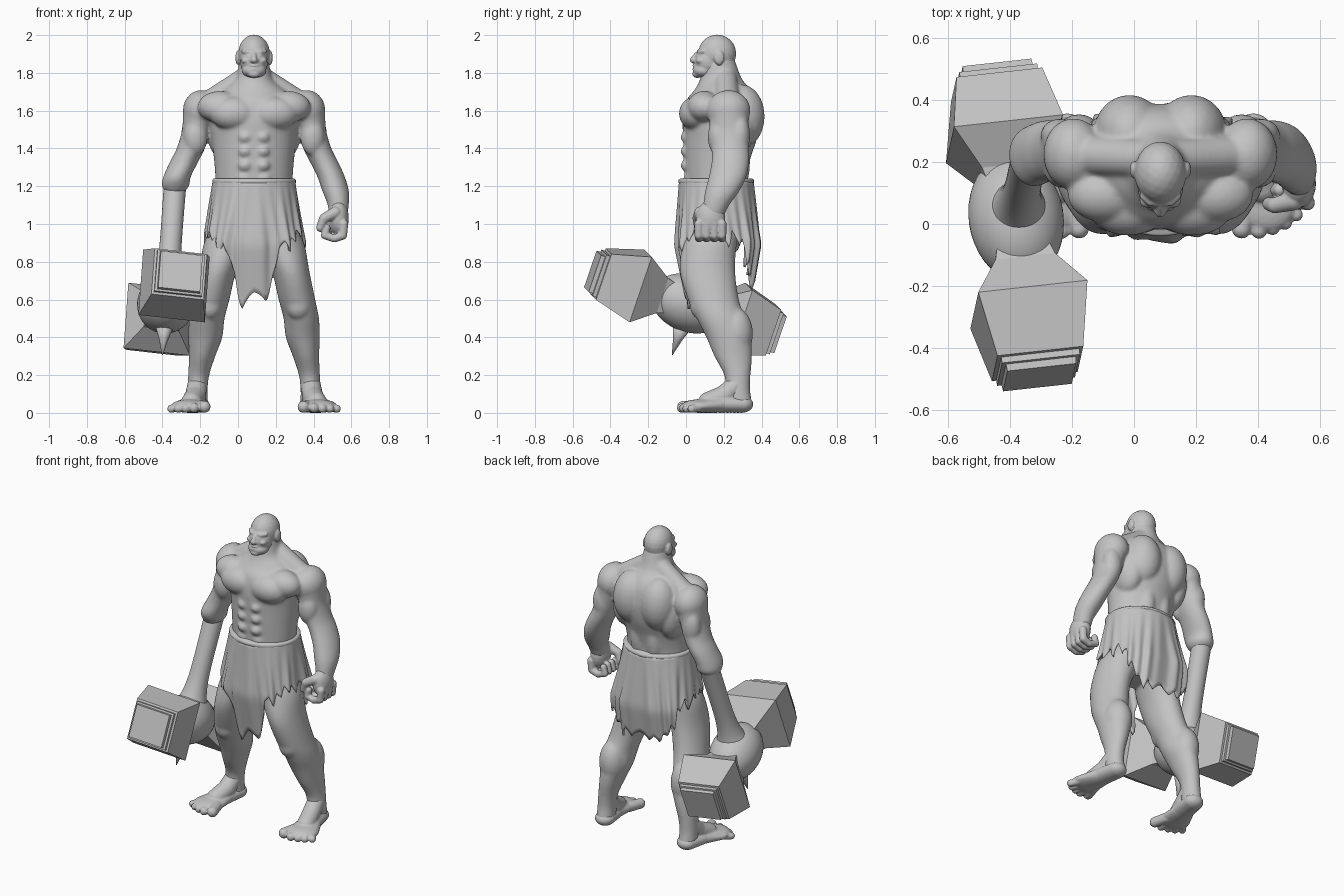
import bpy, bmesh, math, random
from mathutils import Matrix, Vector

random.seed(4)
MID = 0.085  # the figure stands slightly off centre, the hammer balances it

if "Cube" in bpy.data.objects:
    bpy.data.objects.remove(bpy.data.objects["Cube"])

clay = bpy.data.materials.new("grey_clay")
clay.use_nodes = True
clay.diffuse_color = (0.55, 0.55, 0.55, 1)
clay.node_tree.nodes["Principled BSDF"].inputs["Base Color"].default_value = (0.55, 0.55, 0.55, 1)


def finish(bm, name, smooth=True):
    bmesh.ops.recalc_face_normals(bm, faces=bm.faces)
    mesh = bpy.data.meshes.new(name)
    bm.to_mesh(mesh)
    bm.free()
    mesh.materials.append(clay)
    for p in mesh.polygons:
        p.use_smooth = smooth
    obj = bpy.data.objects.new(name, mesh)
    bpy.context.collection.objects.link(obj)
    return obj


def flesh(bm, name, voxel, rounds):
    """Blend overlapping masses into one skin and relax it."""
    obj = finish(bm, name)
    obj.location.x = MID
    remesh = obj.modifiers.new("blend", "REMESH")
    remesh.mode = "VOXEL"
    remesh.voxel_size = voxel
    remesh.use_smooth_shade = True
    relax = obj.modifiers.new("relax", "SMOOTH")
    relax.factor = 0.5
    relax.iterations = rounds


def spline(secs, steps=5):
    """Catmull-Rom interpolation of cross-sections."""
    pts = [secs[0]] + list(secs) + [secs[-1]]
    out = []
    for a, b, c, d in zip(pts, pts[1:], pts[2:], pts[3:]):
        for k in range(steps):
            t = k / steps
            out.append([0.5 * (2 * q + (r - p) * t + (2 * p - 5 * q + 4 * r - s) * t * t
                               + (3 * q - p - 3 * r + s) * t ** 3) for p, q, r, s in zip(a, b, c, d)])
    return out + [list(secs[-1])]


def loft(bm, secs, seg=28, phase=0.0):
    """Closed stack of ellipses given as x, y, z, rx, ry."""
    rings = []
    for x, y, z, rx, ry in secs:
        angles = [phase + math.tau * i / seg for i in range(seg)]
        rings.append([bm.verts.new((x + rx * math.cos(a), y + ry * math.sin(a), z)) for a in angles])
    for lo, hi in zip(rings, rings[1:]):
        for i in range(seg):
            j = (i + 1) % seg
            bm.faces.new((lo[i], lo[j], hi[j], hi[i]))
    bm.faces.new(rings[0][::-1])
    bm.faces.new(rings[-1])


def blob(bm, c, r, sides=(1, -1)):
    for s in (sides if c[0] else (1,)):
        m = Matrix.Translation((c[0] * s, c[1], c[2])) @ Matrix.Diagonal((*r, 1))
        bmesh.ops.create_icosphere(bm, subdivisions=3, radius=1, matrix=m)


def chain(bm, pts, flat=False, sides=(1, -1)):
    """Overlapping balls along a path of x, y, z, radius."""
    for a, b in zip(pts, pts[1:]):
        n = max(2, int((Vector(a[:3]) - Vector(b[:3])).length / (0.3 * min(a[3], b[3]))))
        for k in range(n + 1):
            x, y, z, r = (p + (q - p) * k / n for p, q in zip(a, b))
            blob(bm, (x, y, z), (r, r, min(r, z) if flat else r), sides)


def limb(bm, secs, sides=(1, -1)):
    for s in sides:
        loft(bm, spline([(x * s, *rest) for x, *rest in secs]))


# Torso and neck
body = bmesh.new()
loft(body, spline([(0, .15, .85, .15, .12), (0, .17, 1.0, .19, .155), (0, .16, 1.15, .2, .165),
                   (0, .157, 1.25, .205, .165), (0, .165, 1.35, .213, .177), (0, .18, 1.45, .226, .195),
                   (0, .185, 1.55, .236, .203), (0, .187, 1.65, .225, .187), (0, .195, 1.71, .17, .15),
                   (0, .185, 1.77, .1, .11), (0, .175, 1.88, .075, .08)]), 40)

# Torso muscles
blob(body, (.105, .055, 1.585), (.13, .093, .092))
blob(body, (.18, .095, 1.62), (.12, .09, .085))
for z in (1.46, 1.385, 1.31):
    blob(body, (.047, .03, z), (.046, .06, .042))
blob(body, (.05, .05, 1.24), (.06, .065, .06))
blob(body, (.165, .24, 1.5), (.085, .12, .16))
blob(body, (.1, .295, 1.57), (.115, .122, .17))
blob(body, (.055, .25, 1.33), (.07, .09, .2))
chain(body, [(.045, .21, 1.77, .062), (.21, .22, 1.66, .065)])

# Arms: the right one ends where the hammer shaft begins
upper_arm = [(.25, .22, 1.68, .06, .07), (.28, .225, 1.62, .09, .105), (.305, .23, 1.5, .076, .103),
             (.335, .235, 1.4, .075, .1), (.37, .235, 1.33, .075, .1), (.408, .22, 1.25, .073, .1)]
limb(body, upper_arm + [(.433, .19, 1.17, .07, .09), (.446, .16, 1.1, .056, .07),
                        (.443, .14, 1.04, .05, .06)], sides=(1,))
limb(body, upper_arm + [(.416, .225, 1.2, .072, .085), (.42, .218, 1.165, .045, .05)], sides=(-1,))
blob(body, (.28, .225, 1.6), (.098, .117, .11))
blob(body, (.31, .17, 1.46), (.064, .055, .1))
blob(body, (.325, .285, 1.47), (.062, .055, .11))

# Legs
limb(body, [(.1, .15, 1.0, .11, .15), (.145, .125, .9, .12, .145), (.193, .114, .75, .1, .147),
            (.227, .145, .6, .097, .135), (.25, .185, .5, .094, .128), (.258, .225, .4, .09, .118),
            (.275, .25, .3, .07, .1), (.293, .272, .2, .056, .07), (.3, .275, .12, .054, .065),
            (.3, .285, .04, .056, .068)])
blob(body, (.235, .085, .57), (.068, .065, .08))
blob(body, (.262, .26, .42), (.085, .095, .14))
flesh(body, "body", 0.007, 22)

# Left fist
fist = bmesh.new()
blob(fist, (.447, .13, 1.03), (.055, .078, .095), sides=(1,))
for i in range(4):
    y = .068 + .041 * i
    chain(fist, [(.475, y, 1.0, .024), (.47, y, .94, .023), (.425, y, .923, .021),
                 (.375, y, .94, .021), (.385, y, .98, .02)], sides=(1,))
chain(fist, [(.43, .075, 1.06, .032), (.37, .06, 1.03, .026), (.35, .065, .98, .022)], sides=(1,))
flesh(fist, "left_fist", 0.005, 5)

# Feet and toes
feet = bmesh.new()
chain(feet, [(.3, .295, .045, .062), (.32, .18, .045, .068), (.345, .07, .036, .095)], flat=True)
chain(feet, [(.3, .27, .15, .053), (.31, .2, .09, .056), (.33, .12, .056, .056)])
for x, y, r in ((.262, -.015, .032), (.318, -.022, .026), (.362, -.012, .024),
                (.402, .004, .023), (.438, .03, .022)):
    chain(feet, [(.31 + .55 * (x - .31), y + .08, .035, r), (x, y, r, r)], flat=True)
flesh(feet, "feet", 0.005, 5)

# Head
head = bmesh.new()
loft(head, spline([(0, .19, 1.74, .085, .09), (0, .18, 1.8, .08, .088), (0, .175, 1.9, .075, .08)]))
blob(head, (0, .165, 1.902), (.084, .101, .101))
blob(head, (0, .12, 1.86), (.074, .077, .085))
blob(head, (0, .095, 1.812), (.065, .06, .04))
blob(head, (0, .06, 1.793), (.034, .027, .02))
chain(head, [(0, .072, 1.908, .016), (.032, .072, 1.91, .015), (.055, .09, 1.914, .013)])
chain(head, [(0, .055, 1.9, .011), (0, .036, 1.868, .016)])
blob(head, (.014, .047, 1.865), (.011, .013, .01))
blob(head, (.044, .077, 1.865), (.024, .025, .018))
blob(head, (.03, .065, 1.889), (.014, .011, .008))
blob(head, (0, .05, 1.838), (.026, .017, .007))
blob(head, (0, .05, 1.822), (.024, .017, .007))
blob(head, (.086, .175, 1.88), (.013, .028, .038))
flesh(head, "head", 0.005, 5)

# Ragged loincloth: long front and back flaps, folds that deepen downward
cloth = bmesh.new()
SEG, ROWS, TOP = 192, 18, 1.235
clamp = lambda v: max(0.0, min(1.0, v))
bulge = lambda v, e: math.copysign(abs(v) ** e, v)
tooth = [random.uniform(.03, .1) for _ in range(SEG // 8)]
grid = []
for i in range(SEG):
    a = math.tau * i / SEG
    f = math.cos(a)  # 1 at the front, -1 at the back
    hem = .97 - .06 * clamp((f - .5) / .3) - .27 * clamp((f - .925) / .06) - .25 * clamp((-f - .4) / .5)
    hem -= tooth[i // 8] * (1 - abs(i % 8 - 4) / 4)
    column = []
    for k in range(ROWS + 1):
        z = TOP + (hem - TOP) * k / ROWS
        d = clamp((TOP - z) / .33)
        low = clamp((.88 - z) / .3)
        fold = 1 + d * (.03 * math.sin(11 * a + 1.5 * d) + .025 * math.sin(23 * a))
        rx = (.218 + .045 * d) * fold
        ry = (.197 + .025 * d - (.06 if f > 0 else .05) * low) * fold
        square = 1 - .3 * d
        column.append(cloth.verts.new((rx * bulge(math.sin(a), square),
                                       .16 + .01 * d - ry * bulge(f, square), z)))
    grid.append(column)
for i in range(SEG):
    p, q = grid[i], grid[(i + 1) % SEG]
    for k in range(ROWS):
        cloth.faces.new((p[k], q[k], q[k + 1], p[k + 1]))
loincloth = finish(cloth, "loincloth")
loincloth.location.x = MID
loincloth.modifiers.new("thickness", "SOLIDIFY").thickness = 0.012

# Folded waist edge
band = bmesh.new()
loft(band, [(0, .16, z, r, r - .022) for z, r in ((1.21, .214), (1.218, .221), (1.234, .221), (1.24, .214))], 64)
finish(band, "waistband").location.x = MID

# Hammer frame: local z runs up the shaft, local -y out of the front head
up = Vector((.07, .32, .94)).normalized()
front = Vector((.14, -.935, .33))
front = (front - up * front.dot(up)).normalized()
side = (-front).cross(up)
frame = Matrix((side, -front, up)).transposed().to_4x4()
frame.translation = (-.38, .02, .58)

# Shaft, barrel-shaped core and spike
shaft = bmesh.new()
loft(shaft, spline([(0, 0, z, r, r) for z, r in
                    ((.08, .105), (.15, .078), (.25, .062), (.4, .058), (.69, .06))]), 32)
finish(shaft, "hammer_shaft").matrix_world = frame
core = bmesh.new()
bmesh.ops.create_uvsphere(core, u_segments=40, v_segments=24, radius=.153,
                          matrix=Matrix.Diagonal((1, 1.38, 1, 1)))
finish(core, "hammer_core").matrix_world = frame
spike = bmesh.new()
loft(spike, [(0, 0, z, r, r) for z, r in ((-.29, .002), (-.2, .025), (-.13, .05))], 20)
finish(spike, "hammer_spike").matrix_world = frame

# Two tapered square heads with stepped striking plates
profile = [(.12, .085, .085), (.165, .097, .097), (.297, .178, .183), (.5, .14, .128), (.502, .127, .115),
           (.522, .127, .115), (.524, .114, .104), (.547, .112, .102)]
for name, turn, reach in (("front_hammer_head", 1, 1), ("back_hammer_head", -1, .91)):
    block = bmesh.new()
    root2 = math.sqrt(2)
    loft(block, [(0, 0, d * reach, w * root2, h * root2) for d, w, h in profile], 4, math.pi / 4)
    block.transform(Matrix.Rotation(turn * math.pi / 2, 4, "X"))
    finish(block, name, smooth=False).matrix_world = frame
